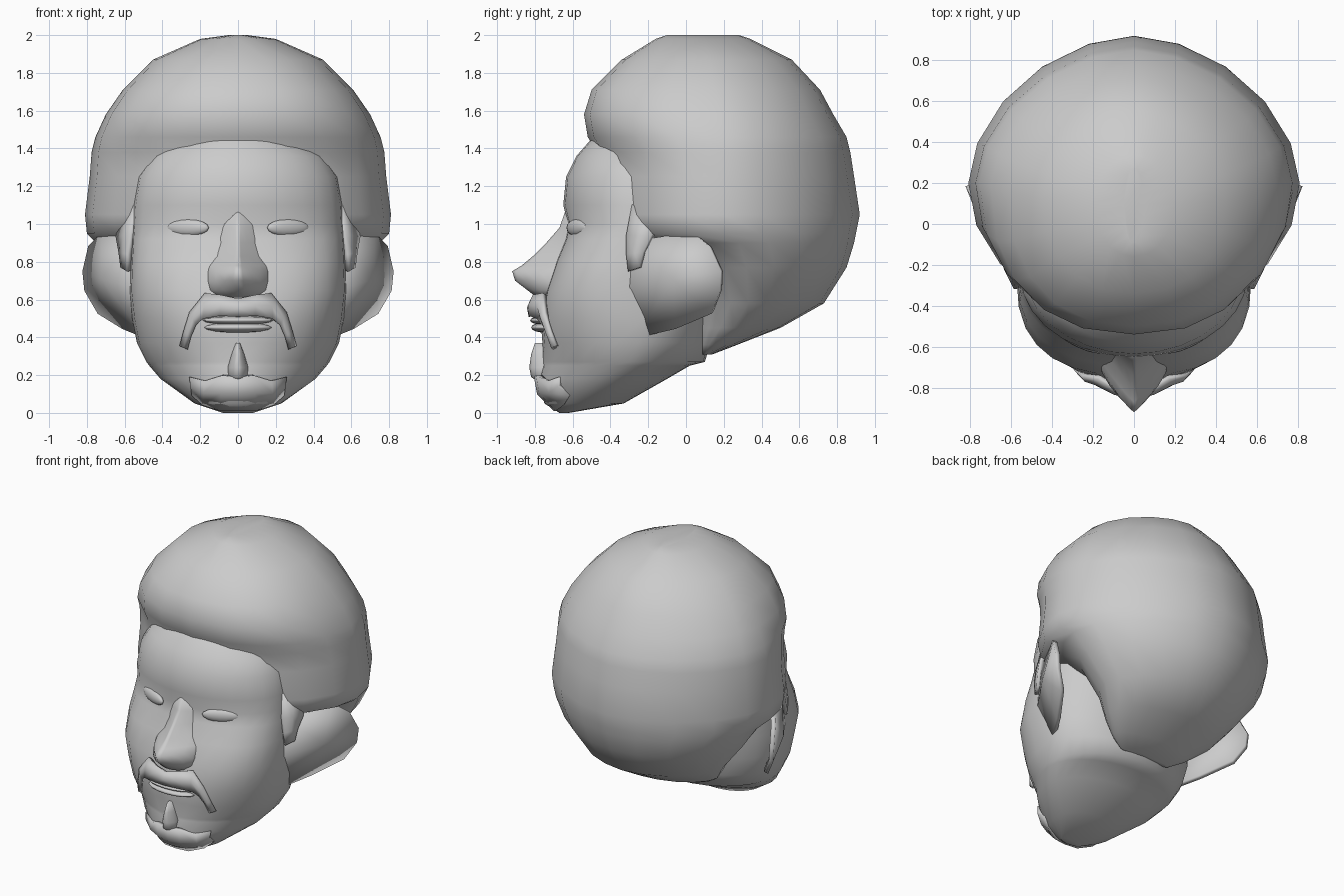
import bpy, bmesh, math
from mathutils import Vector


def finish(name, bm, mirror=False, thick=0):
    bmesh.ops.recalc_face_normals(bm, faces=bm.faces)
    me = bpy.data.meshes.new(name)
    bm.to_mesh(me)
    bm.free()
    for p in me.polygons:
        p.use_smooth = True
    ob = bpy.data.objects.new(name, me)
    bpy.context.collection.objects.link(ob)
    if mirror:
        m = ob.modifiers.new("Mirror", 'MIRROR')
        m.use_clip = True
    if thick:
        s = ob.modifiers.new("Solidify", 'SOLIDIFY')
        s.thickness, s.offset = thick, 0
    return ob


def loft(name, rings, seg, back=2):
    """Stack rounded rings: (z, front y, back y, half width, widest y, front exponent)."""
    bm = bmesh.new()
    loops = []
    for z, yf, yb, w, yc, n in rings:
        loop = []
        for i in range(seg):
            a = 2 * math.pi * i / seg
            s, c = math.sin(a), math.cos(a)
            e = 2 / (n if c > 0 else back)
            x = math.copysign(abs(s) ** e, s) * w
            y = yc + abs(c) ** e * (yf - yc if c > 0 else yb - yc)
            loop.append(bm.verts.new((x, y, z)))
        loops.append(loop)
    for a, b in zip(loops, loops[1:]):
        for i in range(seg):
            j = (i + 1) % seg
            bm.faces.new((a[i], a[j], b[j], b[i]))
    bm.faces.new(loops[0])
    bm.faces.new(loops[-1])
    return finish(name, bm)


def strip(name, pairs, bulge, thick):
    """Mirrored ribbon between two edges, with a raised middle row."""
    bm = bmesh.new()
    rows = []
    for p, q in pairs:
        p, q = Vector(p), Vector(q)
        mid = (p + q) / 2 + Vector((0, -bulge, 0))
        rows.append([bm.verts.new(v) for v in (p, mid, q)])
    for a, b in zip(rows, rows[1:]):
        for i in range(2):
            bm.faces.new((a[i], a[i + 1], b[i + 1], b[i]))
    return finish(name, bm, True, thick)


def blob(name, loc, scale, turn=0, seg=16):
    bpy.ops.mesh.primitive_uv_sphere_add(segments=seg, ring_count=8, location=loc,
                                         rotation=(0, 0, turn))
    ob = bpy.context.object
    ob.name, ob.scale = name, scale
    bpy.ops.object.shade_smooth()
    return ob


# Face, jaw and neck
loft("head", [
    (0, -.67, -.62, .08, -.64, 2), (.05, -.75, -.33, .23, -.5, 2),
    (.18, -.78, -.10, .41, -.38, 1.7), (.25, -.76, .02, .47, -.3, 1.8),
    (.27, -.76, .10, .485, -.3, 1.8), (.37, -.76, .13, .535, -.25, 2.1),
    (.50, -.77, .15, .56, -.22, 2.3), (.65, -.74, .18, .575, -.25, 2.6),
    (.80, -.69, .2, .57, -.25, 2.5), (.92, -.64, .2, .565, -.25, 2.2),
    (1.0, -.625, .2, .56, -.25, 2), (1.1, -.65, .2, .555, -.25, 2),
    (1.25, -.635, .2, .53, -.25, 1.95), (1.36, -.58, .2, .46, -.25, 2),
    (1.44, -.51, .1, .34, -.25, 2), (1.55, -.40, 0, .2, -.2, 2)], 28)

# Rounded cap of hair
loft("hair", [
    (2.0, -.10, .28, .05, .1, 2), (1.98, -.16, .34, .20, .1, 2),
    (1.87, -.34, .56, .45, .12, 2.2), (1.71, -.50, .71, .61, .15, 2.3),
    (1.58, -.54, .78, .70, .18, 2.3), (1.46, -.52, .85, .755, .2, 2.2),
    (1.38, -.47, .87, .775, .2, 2.1), (1.25, -.47, .89, .785, .2, 2),
    (1.05, -.47, .92, .81, .2, 2), (.95, -.44, .90, .80, .2, 2),
    (.90, -.2, .89, .75, .28, 2), (.77, -.03, .85, .67, .32, 2),
    (.58, .02, .73, .52, .33, 2), (.45, .03, .5, .42, .25, 2),
    (.36, .05, .27, .3, .15, 2), (.31, .08, .14, .2, .1, 2)], 20, 1.8)

# Nose: bridge flares softly into the face, nostrils are rounder
loft("nose", [(z, yf, -.4, w, yc, n) for z, yf, w, yc, n in [
    (1.08, -.635, .04, -.60, 1.5), (.98, -.67, .11, -.60, 1.1), (.90, -.74, .13, -.60, 1),
    (.83, -.81, .15, -.62, 1), (.78, -.87, .165, -.66, 1.1),
    (.75, -.92, .165, -.68, 1.2), (.70, -.905, .165, -.7, 1.3),
    (.65, -.84, .155, -.71, 1.5), (.61, -.79, .11, -.69, 2)]], 20)

# Sideburns in front of the ears
strip("sideburns", [
    ((.535, -.28, 1.1), (.61, -.12, 1.05)), ((.56, -.31, .94), (.635, -.18, .93)),
    ((.575, -.31, .84), (.62, -.22, .85)), ((.575, -.30, .75), (.61, -.24, .77))], 0, .03)

# Ears: fan of faces flaring out and back from the cheek
bm = bmesh.new()
rim = [bm.verts.new(p) for p in [
    (.56, -.26, .91), (.71, .04, .955), (.78, .13, .88), (.81, .19, .75), (.80, .185, .65),
    (.73, .14, .53), (.60, -.05, .45), (.48, -.26, .40), (.50, -.38, .65)]]
mid = bm.verts.new((.71, -.06, .71))
for a, b in zip(rim, rim[1:] + rim[:1]):
    bm.faces.new((a, b, mid))
finish("ears", bm, True, .03)

# Eyes
for s in (-1, 1):
    blob("eye", (s * .265, -.575, .98), (.122, .03, .045), s * math.radians(25))

# Lips
blob("upper_lip", (0, -.75, .49), (.185, .075, .024))
blob("lower_lip", (0, -.74, .452), (.18, .08, .028))

# Moustache with drooping ends
strip("moustache", [
    ((0, -.81, .60), (0, -.82, .51)), ((.09, -.80, .62), (.09, -.82, .515)),
    ((.17, -.75, .63), (.18, -.78, .50)), ((.25, -.74, .53), (.22, -.75, .47)),
    ((.28, -.71, .43), (.25, -.72, .41)), ((.30, -.68, .355), (.27, -.695, .34))], .015, .025)

# Chin beard and the tuft below the lip
strip("chin_beard", [
    ((0, -.79, .19), (0, -.69, .02)), ((.08, -.78, .20), (.09, -.68, .02)),
    ((.17, -.72, .17), (.18, -.64, .05)), ((.25, -.66, .19), (.235, -.61, .10))], .035, .03)
loft("lip_tuft", [(z, yf, -.7, w, -.75, 1.6) for z, yf, w in [
    (.17, -.79, .03), (.19, -.82, .055), (.24, -.83, .055),
    (.31, -.82, .035), (.37, -.80, .012)]], 12)
